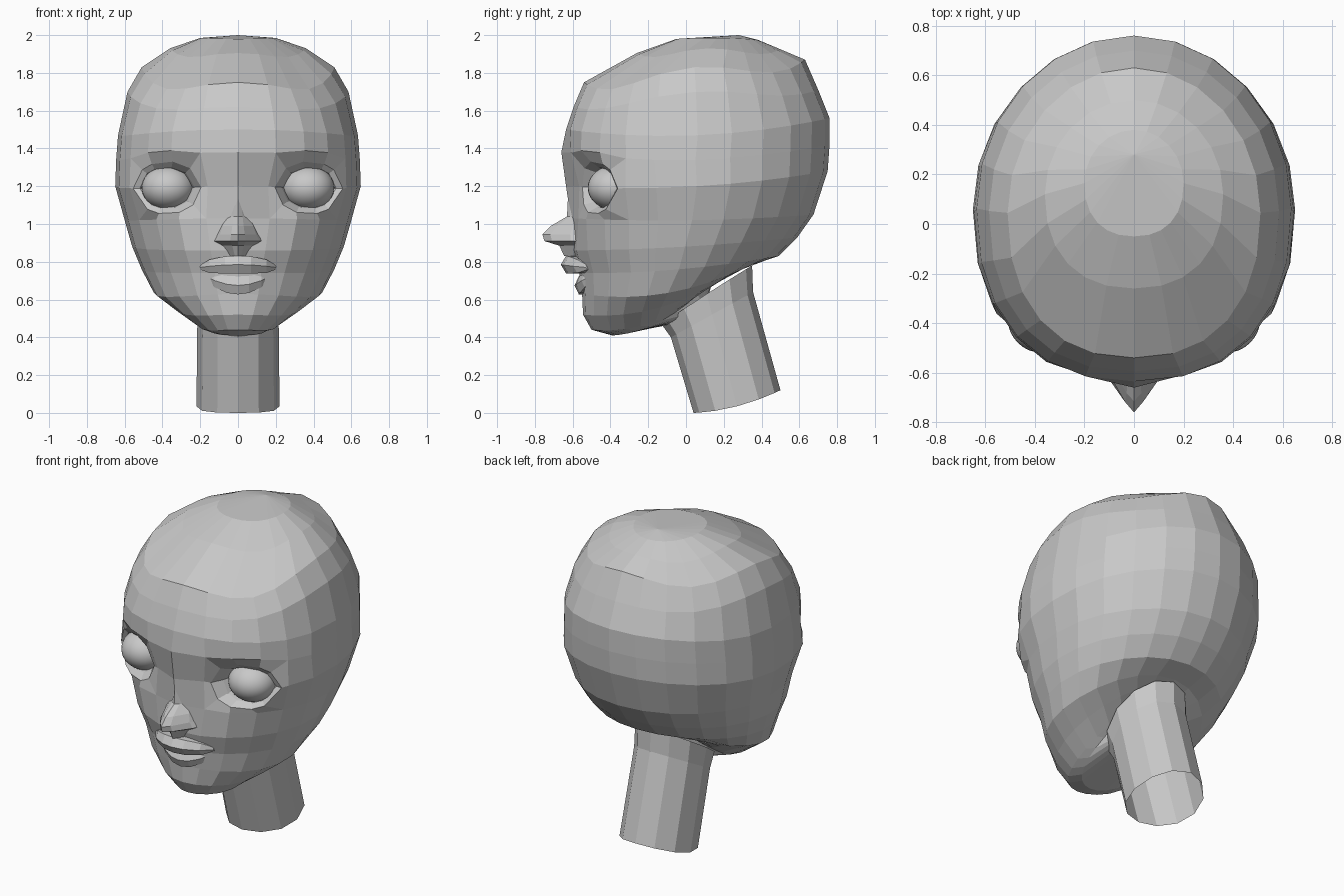
import bpy, bmesh, math
from mathutils import Vector

if "Cube" in bpy.data.objects:
    bpy.data.objects.remove(bpy.data.objects["Cube"])

grey = bpy.data.materials.new("plain grey")
grey.diffuse_color = (0.58, 0.58, 0.58, 1)
grey.use_nodes = True
grey.node_tree.nodes["Principled BSDF"].inputs["Base Color"].default_value = grey.diffuse_color


def finish(bm, name, smooth=False):
    bmesh.ops.recalc_face_normals(bm, faces=bm.faces)
    me = bpy.data.meshes.new(name)
    bm.to_mesh(me)
    bm.free()
    me.materials.append(grey)
    for p in me.polygons:
        p.use_smooth = smooth
    ob = bpy.data.objects.new(name, me)
    bpy.context.collection.objects.link(ob)
    return ob


def spow(v, e):
    return math.copysign(abs(v) ** e, v)


def ring(yf, zf, yb, zb, w, zs, count, n_front=2.0, dip=0.0):
    """Tilted oval: front point, back point, half width, height at the sides."""
    pts = []
    for j in range(count):
        a = 2 * math.pi * j / count
        s, c = math.sin(a), math.cos(a)
        e = 2 / (n_front if c > 0.001 else 2.0)
        y = (yf + yb) / 2 - (yb - yf) / 2 * spow(c, e)
        t = (y - yf) / (yb - yf)
        z = zf * (1 - t) * (1 - 2 * t) + zs * 4 * t * (1 - t) + zb * t * (2 * t - 1)
        pts.append(Vector((w * spow(s, e), y, z - dip * (2 * s * c) ** 2)))
    return pts


def loft(bm, rings, cap=False):
    vs = [[bm.verts.new(p) for p in r] for r in rings]
    for a, b in zip(vs, vs[1:]):
        n = len(a)
        for j in range(n):
            bm.faces.new((a[j], a[(j + 1) % n], b[(j + 1) % n], b[j]))
    if cap:
        bm.faces.new(vs[0])
        bm.faces.new(vs[-1])
    return vs


# Head: stacked ovals from crown to jaw edge, then under the chin into the neck
N = 24
HEAD = [
    (-0.05, 1.98, 0.38, 1.975, 0.20, 1.985),
    (-0.26, 1.905, 0.50, 1.925, 0.36, 1.93),
    (-0.54, 1.75, 0.63, 1.87, 0.51, 1.83),
    (-0.595, 1.62, 0.70, 1.71, 0.585, 1.70),
    (-0.635, 1.50, 0.76, 1.56, 0.635, 1.47),
    (-0.66, 1.38, 0.76, 1.42, 0.645, 1.34),
    (-0.635, 1.20, 0.75, 1.28, 0.65, 1.20),
    (-0.61, 1.03, 0.675, 1.05, 0.60, 1.02),
    (-0.60, 0.86, 0.59, 0.93, 0.56, 0.88),
    (-0.565, 0.74, 0.49, 0.83, 0.51, 0.76),
    (-0.55, 0.63, 0.36, 0.79, 0.445, 0.635),
    (-0.545, 0.52, 0.28, 0.76, 0.33, 0.56),
    (-0.50, 0.44, 0.18, 0.72, 0.22, 0.49),
    (-0.39, 0.41, 0.14, 0.70, 0.18, 0.49),
    (-0.12, 0.46, 0.12, 0.62, 0.14, 0.52),
]
DIPS = {1: 0.03, 2: 0.06, 3: 0.035}
FRONT = {7: 2.12, 8: 2.0}
bm = bmesh.new()
V = loft(bm, [ring(*r, N, FRONT.get(i, 2.3 if i < 7 else 1.9), DIPS.get(i, 0))
              for i, r in enumerate(HEAD)])
apex = bm.verts.new((0, 0.28, 2.0))
for j in range(N):
    bm.faces.new((apex, V[0][(j + 1) % N], V[0][j]))

# Eye sockets: open a block of faces and step lid loops inward
TOP, MID, LOW = 5, 6, 7
BLOCK = [(TOP, 1), (TOP, 2), (TOP, 3), (TOP, 4), (MID, 4),
         (LOW, 4), (LOW, 3), (LOW, 2), (LOW, 1), (MID, 1)]
# lid loops: half width, half height, depth, slope
LIDS = [(0.18, 0.14, -0.49, 0.52), (0.145, 0.11, -0.455, 0.38), (0.10, 0.085, -0.36, 0.0)]
for side in (1, -1):
    loop = [V[r][(side * c) % N] for r, c in BLOCK]
    hole = set(loop) | {V[MID][(side * c) % N] for c in (2, 3)}
    bmesh.ops.delete(bm, geom=[f for f in bm.faces if all(v in hole for v in f.verts)],
                     context='FACES')
    angles = [math.atan2((v.co.z - 1.195) / 0.17, (abs(v.co.x) - 0.385) / 0.19) for v in loop]
    # soften the brow and narrow the nose bridge
    for (r, c), v in zip(BLOCK, loop):
        if c == 1:
            v.co.y += {TOP: 0.03, MID: 0.05, LOW: 0.02}[r]
            v.co.x -= side * {TOP: 0.0, MID: 0.04, LOW: 0.0}[r]
        elif r == TOP:
            v.co.y += 0.02
            v.co.z += 0.02 if c < 4 else 0
    for rx, rz, y0, slope in LIDS:
        new = [bm.verts.new((side * (0.375 + rx * math.cos(a)),
                             y0 + slope * rx * math.cos(a) + 0.035 * math.cos(a) ** 2,
                             1.192 + rz * math.sin(a))) for a in angles]
        for i in range(len(loop)):
            k = (i + 1) % len(loop)
            bm.faces.new((loop[i], loop[k], new[k], new[i]))
        loop = new
finish(bm, "head")

# Eyeballs
for side, label in ((1, "left"), (-1, "right")):
    bm = bmesh.new()
    bmesh.ops.create_uvsphere(bm, u_segments=32, v_segments=20, radius=0.14)
    for v in bm.verts:
        v.co.z *= 0.84
    ob = finish(bm, "eyeball_" + label, True)
    ob.location = (side * 0.37, -0.38, 1.192)

# Nose: height, tip depth, half width
bm = bmesh.new()
rows = []
for z, tip, w in [(1.14, -0.625, 0.05), (1.04, -0.63, 0.08), (0.99, -0.715, 0.10),
                  (0.945, -0.76, 0.12), (0.91, -0.75, 0.14), (0.885, -0.67, 0.10),
                  (0.83, -0.645, 0.055)]:
    base = -0.55
    rows.append([Vector((w * u, base + (tip - base) * t, z))
                 for u, t in ((-1, 0), (-0.8, 0.3), (-0.3, 0.8), (0, 1),
                              (0.3, 0.8), (0.8, 0.3), (1, 0))])
loft(bm, rows, True)
finish(bm, "nose")


# Lips: faceted rolls tapering to the mouth corners
def lip(name, half, y, z, ry, rz, back, lift):
    bm = bmesh.new()
    rows = []
    for u in (-1, -0.75, -0.35, 0, 0.35, 0.75, 1):
        s = 0.25 + 0.75 * math.sqrt(1 - u * u)
        rows.append([Vector((half * u,
                             y + back * u * u - ry * s * math.cos(math.radians(60 * k)),
                             z + lift * u * u + rz * s * math.sin(math.radians(60 * k))))
                     for k in range(6)])
    loft(bm, rows, True)
    finish(bm, name)


lip("upper_lip", 0.20, -0.605, 0.785, 0.058, 0.055, 0.09, -0.015)
lip("lower_lip", 0.165, -0.545, 0.675, 0.045, 0.055, 0.045, 0.045)

# Neck: leaning open tube
bm = bmesh.new()
loft(bm, [ring(*r, 12) for r in [(-0.13, 0.47, 0.35, 0.78, 0.22, 0.63),
                                 (-0.08, 0.40, 0.355, 0.64, 0.215, 0.52),
                                 (0.04, 0.0, 0.50, 0.12, 0.22, 0.035)]])
finish(bm, "neck")
